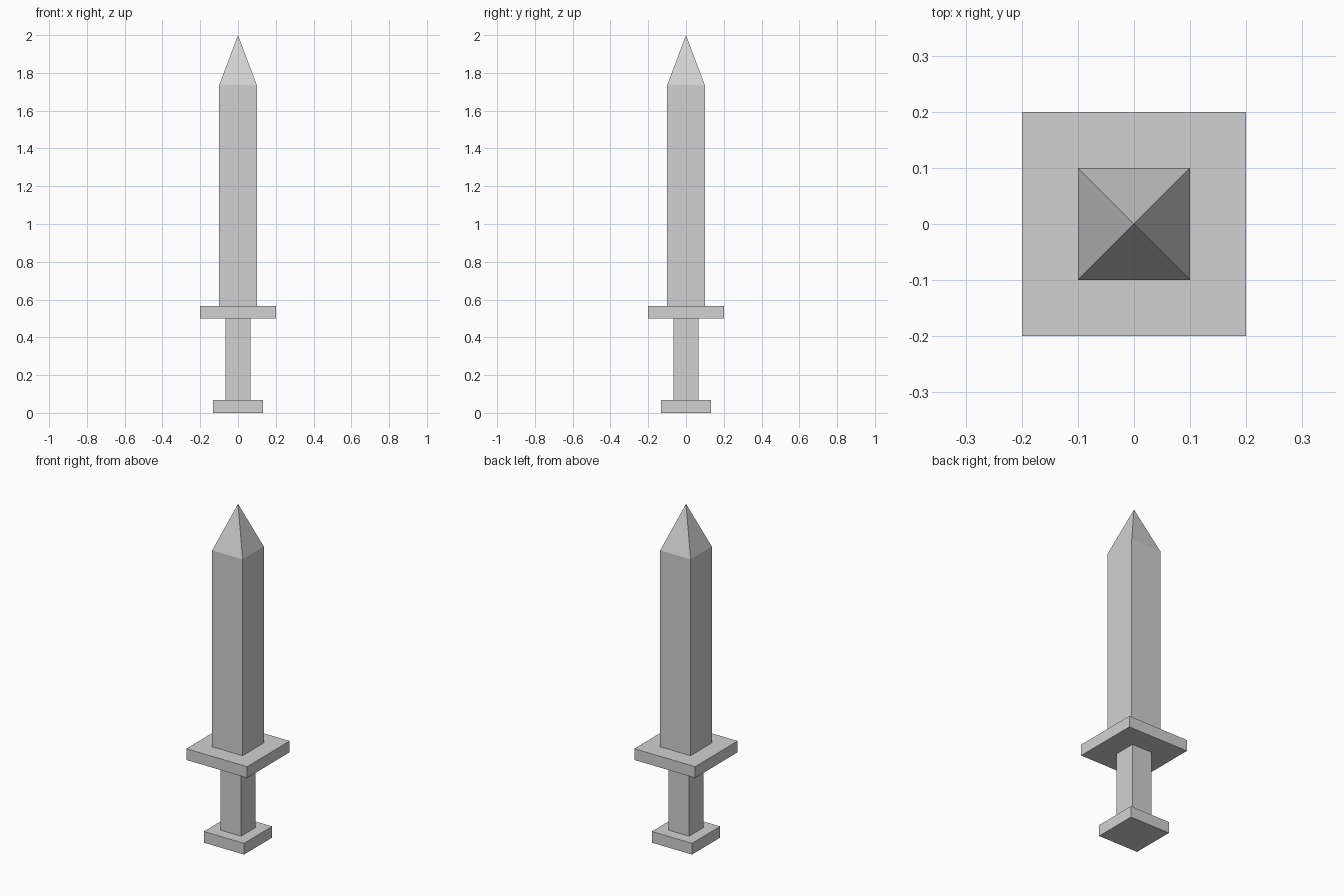
import bpy
import bmesh

cube = bpy.data.objects.get("Cube")
if cube:
    bpy.data.objects.remove(cube, do_unlink=True)

# One plain grey for the whole sword
grey = bpy.data.materials.new("light_grey")
grey.use_nodes = True
colour = (0.64, 0.64, 0.64, 1)
grey.diffuse_color = colour
grey.node_tree.nodes["Principled BSDF"].inputs["Base Color"].default_value = colour


def square_bar(name, half, bottom, top, tip=None):
    """Square bar between two heights, optionally drawn to a point."""
    bm = bmesh.new()
    corners = [(-half, -half), (half, -half), (half, half), (-half, half)]
    low = [bm.verts.new((x, y, bottom)) for x, y in corners]
    high = [bm.verts.new((x, y, top)) for x, y in corners]
    bm.faces.new(low[::-1])
    apex = bm.verts.new((0, 0, tip)) if tip else None
    for i in range(4):
        j = (i + 1) % 4
        bm.faces.new((low[i], low[j], high[j], high[i]))
        if apex:
            bm.faces.new((high[i], high[j], apex))
    if not apex:
        bm.faces.new(high)
    mesh = bpy.data.meshes.new(name)
    bm.to_mesh(mesh)
    bm.free()
    mesh.materials.append(grey)
    obj = bpy.data.objects.new(name, mesh)
    bpy.context.collection.objects.link(obj)
    return obj


# Handle
square_bar("pommel", 0.132, 0, 0.067)
square_bar("grip", 0.067, 0.067, 0.5)
square_bar("guard", 0.2, 0.5, 0.567)

# Blade with pyramid tip
square_bar("blade", 0.1, 0.567, 1.735, tip=2)
